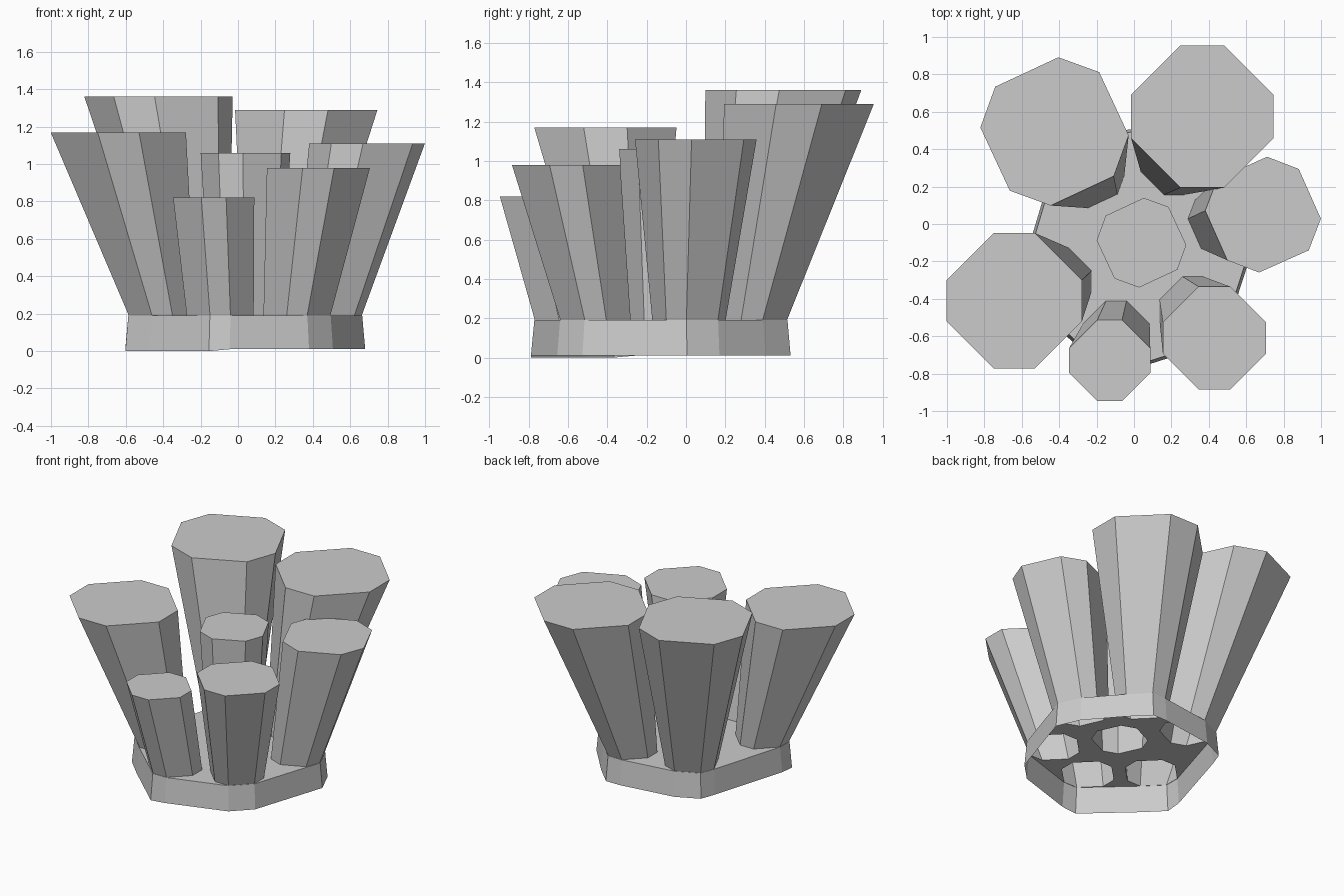
import bpy
import bmesh
from math import cos, sin, radians
from mathutils import Vector

default = bpy.data.objects.get("Cube")
if default:
    bpy.data.objects.remove(default, do_unlink=True)

PLATE_Z = 0.19
FOOT_R = 0.187
HALF_SHORT = 17      # half the angle spanned by a short side
CENTRE = Vector((0.04, -0.1))

grey = bpy.data.materials.new("light_grey")
grey.use_nodes = True
colour = (0.6, 0.6, 0.6, 1)
grey.diffuse_color = colour
grey.node_tree.nodes["Principled BSDF"].inputs["Base Color"].default_value = colour

# name: foot centre, top centre, top radius, top height, turn
columns = {
    "back_right_column": ((-0.238, 0.272), (-0.425, 0.495), 0.397, 1.36, -20),
    "back_left_column": ((0.215, 0.335), (0.365, 0.575), 0.398, 1.29, 0),
    "left_column": ((0.475, 0.015), (0.69, 0.05), 0.31, 1.11, -21),
    "right_column": ((-0.405, -0.305), (-0.64, -0.41), 0.378, 1.17, 0),
    "front_column": ((-0.095, -0.59), (-0.13, -0.73), 0.227, 0.82, 0),
    "front_left_column": ((0.315, -0.46), (0.43, -0.61), 0.288, 0.98, 0),
    "centre_column": ((0.04, -0.1), (0.04, -0.1), 0.24, 1.06, -20),
}


def octagon(centre, radius, turn):
    """Square with cut corners: alternating short and long sides."""
    points = []
    for quarter in range(4):
        for side in (-HALF_SHORT, HALF_SHORT):
            a = radians(turn + 90 * quarter + side)
            points.append(Vector((centre[0] + radius * cos(a), centre[1] + radius * sin(a))))
    return points


def hull(points):
    """Outline around all points, counter-clockwise."""
    points = sorted(points, key=lambda p: (p.x, p.y))

    def half(seq):
        chain = []
        for p in seq:
            while len(chain) > 1 and (chain[-1] - chain[-2]).cross(p - chain[-1]) <= 1e-5:
                chain.pop()
            chain.append(p)
        return chain[:-1]
    return half(points) + half(points[::-1])


def ring(bm, points, height):
    return [bm.verts.new((p.x, p.y, height(p) if callable(height) else height)) for p in points]


def bridge(bm, low, high):
    n = len(low)
    for i in range(n):
        j = (i + 1) % n
        bm.faces.new((low[i], low[j], high[j], high[i]))


def finish(bm, name):
    mesh = bpy.data.meshes.new(name)
    bm.to_mesh(mesh)
    bm.free()
    mesh.materials.append(grey)
    bpy.context.collection.objects.link(bpy.data.objects.new(name, mesh))


# Flaring columns, open underneath
feet = []
for name, (foot, top, radius, height, turn) in columns.items():
    bm = bmesh.new()
    foot_points = octagon(foot, FOOT_R, turn)
    feet.append(foot_points)
    low = ring(bm, foot_points, PLATE_Z)
    high = ring(bm, octagon(top, radius, turn), height)
    bridge(bm, low, high)
    bm.faces.new(high)
    finish(bm, name)

outline = hull([p for foot in feet for p in foot])


def grown(factor):
    return [CENTRE + (p - CENTRE) * factor for p in outline]


# Base plate with a hole under each column
bm = bmesh.new()
for loop in [grown(1.004)] + feet:
    verts = ring(bm, loop, PLATE_Z)
    for i, v in enumerate(verts):
        bm.edges.new((verts[i - 1], v))
bmesh.ops.triangle_fill(bm, use_beauty=True, edges=bm.edges[:], normal=(0, 0, 1))
bm.normal_update()
for f in bm.faces:
    if f.normal.z < 0:
        f.normal_flip()
finish(bm, "base_plate")

# Base skirt, slightly flared, dipping at the front right
bm = bmesh.new()
low = ring(bm, grown(1.03), lambda p: 0.0 if p.x + p.y < -0.9 else 0.01)
bridge(bm, low, ring(bm, grown(1.004), PLATE_Z))
finish(bm, "base_skirt")
